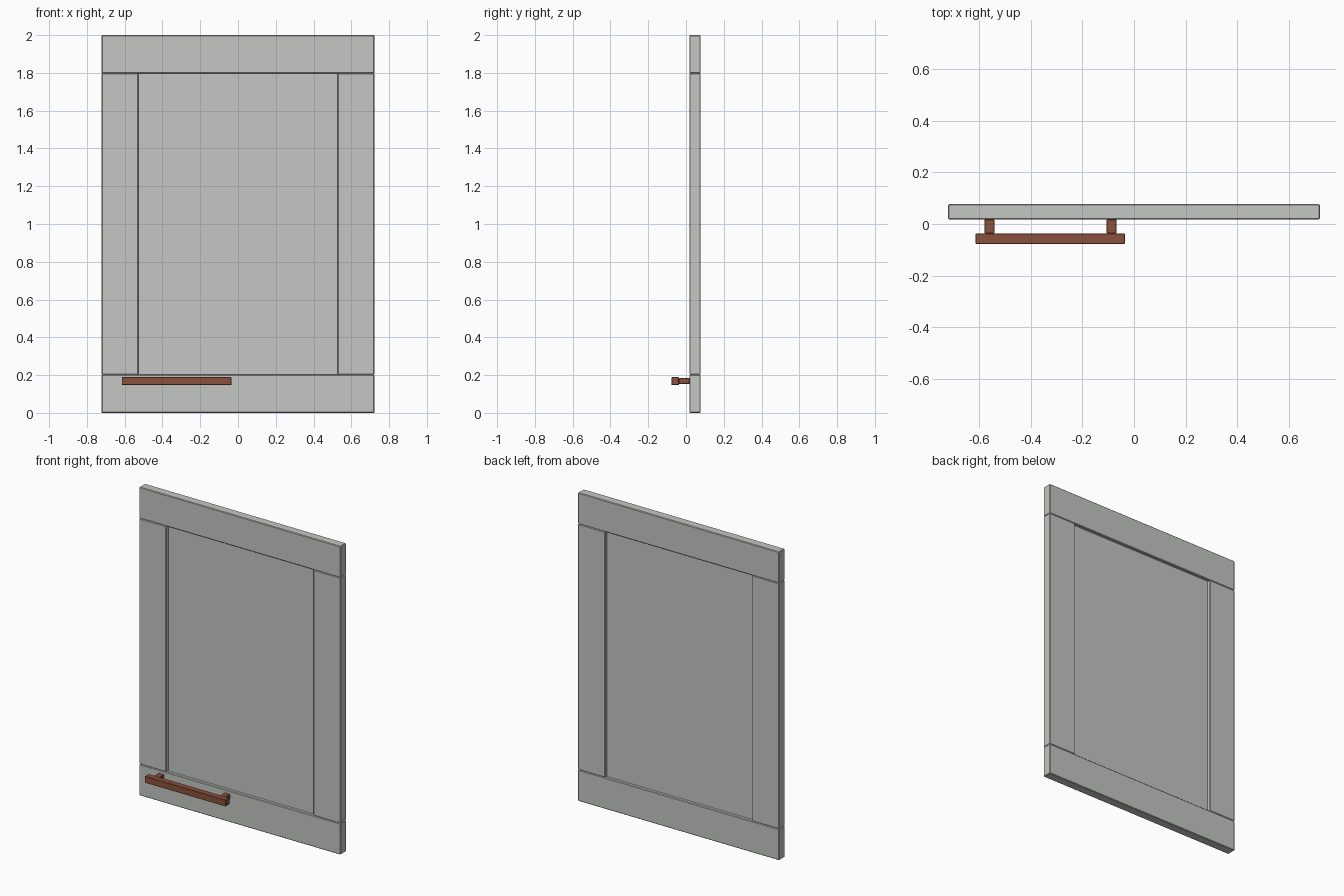
import bpy

cube = bpy.data.objects.get("Cube")
if cube:
    bpy.data.objects.remove(cube, do_unlink=True)


def make_material(name, rgb):
    mat = bpy.data.materials.new(name)
    mat.use_nodes = True
    color = (*rgb, 1)
    mat.diffuse_color = color
    mat.node_tree.nodes["Principled BSDF"].inputs["Base Color"].default_value = color
    return mat


def box(name, x, y, z, mat, bevel):
    """Box given by its (low, high) range on each axis, with a small chamfer."""
    ranges = (x, y, z)
    bpy.ops.mesh.primitive_cube_add(size=1, location=[(a + b) / 2 for a, b in ranges])
    obj = bpy.context.object
    obj.name = name
    obj.scale = [b - a for a, b in ranges]
    bpy.ops.object.transform_apply(location=False, rotation=False, scale=True)
    obj.data.materials.append(mat)
    if bevel:
        mod = obj.modifiers.new("Chamfer", 'BEVEL')
        mod.width = bevel
        mod.segments = 1
    return obj


paint = make_material("light grey paint", (0.55, 0.57, 0.54))
copper = make_material("brown copper", (0.255, 0.083, 0.045))

# Door frame dimensions
W, H = 0.722, 2.0
FRONT, BACK = 0.018, 0.077
RAIL, STILE = 0.203, 0.195
CHAMFER = 0.004
depth = (FRONT, BACK)

# Rails across the full width, stiles between them
box("bottom_rail", (-W, W), depth, (0, RAIL), paint, CHAMFER)
box("top_rail", (-W, W), depth, (H - RAIL, H), paint, CHAMFER)
box("right_stile", (-W, STILE - W), depth, (RAIL, H - RAIL), paint, CHAMFER)
box("left_stile", (W - STILE, W), depth, (RAIL, H - RAIL), paint, CHAMFER)

# Panel recessed on both sides, tucked into the frame
box("centre_panel", (STILE - W - 0.02, W - STILE + 0.02), (FRONT + 0.02, BACK - 0.02),
    (RAIL - 0.02, H - RAIL + 0.02), paint, 0)

# Bar handle on two posts
box("handle_bar", (-0.615, -0.035), (-0.077, -0.037), (0.147, 0.189), copper, 0.002)
for side, x in (("right", -0.561), ("left", -0.087)):
    box(f"handle_post_{side}", (x - 0.02, x + 0.02), (-0.037, FRONT),
        (0.152, 0.184), copper, 0.003)
